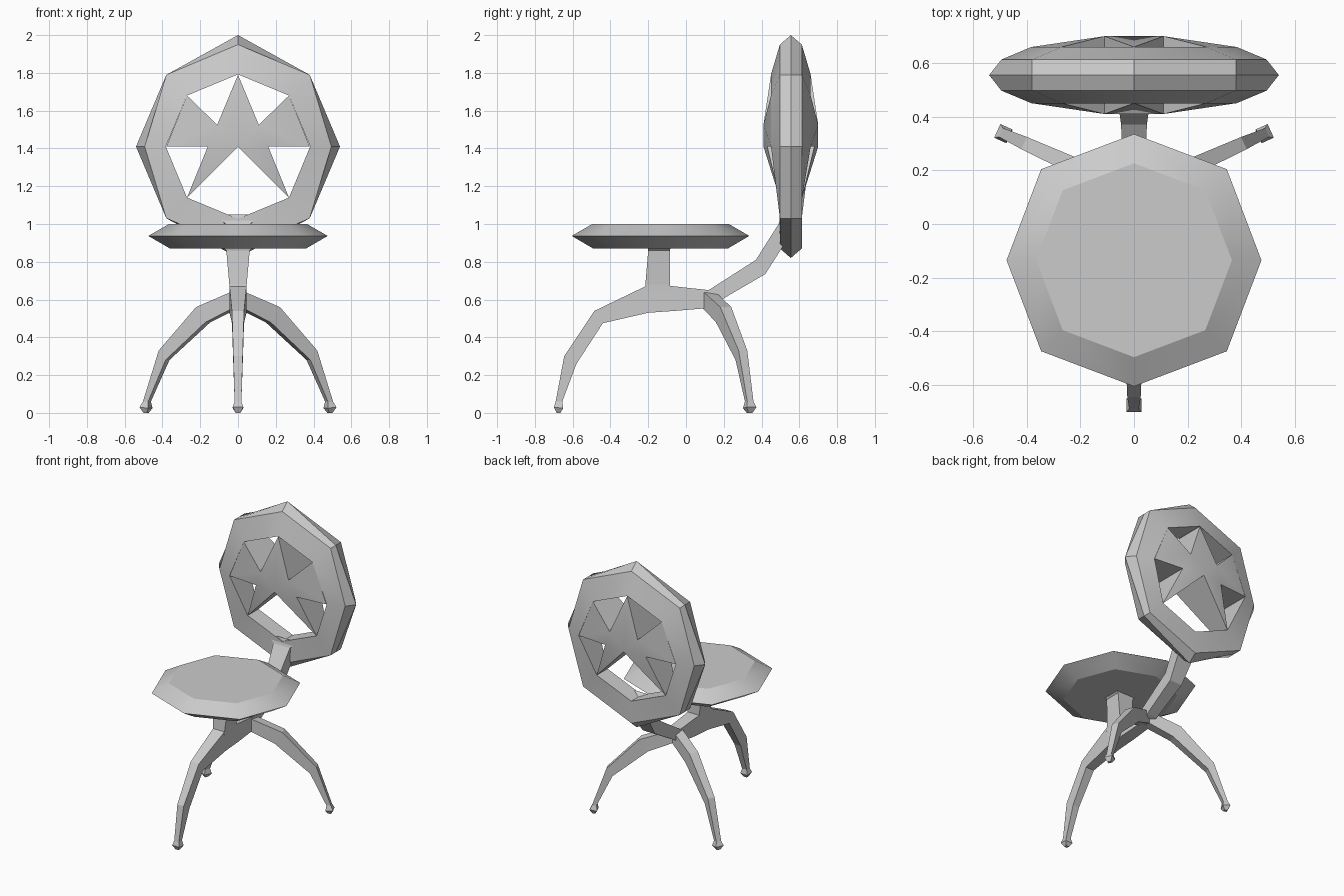
import bpy, bmesh
from math import sin, cos, pi, radians
from mathutils import Vector, Matrix

if "Cube" in bpy.data.objects:
    bpy.data.objects.remove(bpy.data.objects["Cube"])


def make(name, verts, faces, smooth=False):
    bm = bmesh.new()
    vs = [bm.verts.new(v) for v in verts]
    for f in faces:
        bm.faces.new([vs[i] for i in f])
    bmesh.ops.remove_doubles(bm, verts=bm.verts, dist=0.0005)
    bmesh.ops.recalc_face_normals(bm, faces=bm.faces)
    me = bpy.data.meshes.new(name)
    bm.to_mesh(me)
    bm.free()
    ob = bpy.data.objects.new(name, me)
    bpy.context.collection.objects.link(ob)
    if smooth:
        bpy.ops.object.select_all(action='DESELECT')
        ob.select_set(True)
        bpy.context.view_layer.objects.active = ob
        bpy.ops.object.shade_smooth_by_angle(angle=radians(30))
    return ob


def bridge(rings, closed=False):
    """Quads between consecutive rings of equal length, caps if open."""
    n, m = len(rings[0]), len(rings)
    faces = []
    for r in range(m if closed else m - 1):
        s = (r + 1) % m
        faces += [(r*n + i, r*n + (i+1) % n, s*n + (i+1) % n, s*n + i) for i in range(n)]
    if not closed:
        faces += [tuple(range(n)), tuple(range((m-1)*n, m*n))]
    return [v for ring in rings for v in ring], faces


def strut(name, stations, mat=Matrix()):
    """Four-sided limb in the yz plane: (y1, z1, y2, z2, half width)."""
    rings = [[mat @ Vector(p) for p in ((-w, a, b), (w, a, b), (w, c, d), (-w, c, d))]
             for a, b, c, d, w in stations]
    return make(name, *bridge(rings))


# Seat: bevelled octagonal pad
rings = []
for r, z in ((0.36, 0.87), (0.475, 0.937), (0.365, 1.0)):
    rings.append([(r*(1.0 + 0.03*(k % 2))*sin(k*pi/4), -0.135 + r*(0.99 + 0.02*(k % 2))*cos(k*pi/4), z)
                  for k in range(8)])
make("seat", *bridge(rings), smooth=True)

# Backrest: octagonal ring, knife-edged at the cardinal corners, thinner at the bottom
YC, ZC = 0.555, 1.41
outer = [0.59, 0.537, 0.54, 0.537, 0.59, 0.537, 0.54, 0.537]
depth = [0.105, 0.105, 0.105, 0.06, 0.06, 0.06, 0.105, 0.105]
rings = []
for k in range(8):
    a, ro, d = k*pi/4, outer[k], depth[k]
    rm = ro if k % 2 else ro*0.915
    prof = [(0.382, -d), (rm, -0.058), (ro, 0), (rm, 0.058), (0.382, d)]
    rings.append([(r*sin(a), YC + y, ZC + r*cos(a)) for r, y in prof])
make("backrest_ring", *bridge(rings, closed=True), smooth=True)

# Pierced panel: central arrow with a wedge on each side (x, z, half depth)
pts = [(0, 1.79, .105), (.11, 1.525, .145), (.27, 1.68, .105), (.38, 1.41, .105),
       (.16, 1.41, .125), (.27, 1.14, .06), (0, 1.41, .145)]
verts, faces = [], []
for mx in (1, -1):
    base = len(verts)
    verts += [(mx*x, YC - d, z) for x, z, d in pts] + [(mx*x, YC + d, z) for x, z, d in pts]
    for o in (0, 7):
        faces += [[base + o + i for i in f] for f in ((0, 1, 6), (1, 4, 6), (4, 5, 6), (1, 2, 3, 4))]
    faces += [[base + i for i in (a, b, b + 7, a + 7)]
              for a, b in ((0, 1), (1, 2), (2, 3), (3, 4), (4, 5), (5, 6))]
make("backrest_panel", verts, faces, smooth=True)

# Front leg running into the central spine
strut("front_leg", [(-.685, 0, -.665, 0, .012), (-.70, .03, -.65, .025, .028),
                    (-.69, .06, -.655, .06, .018), (-.645, .30, -.58, .26, .025),
                    (-.485, .54, -.44, .475, .032), (-.215, .67, -.20, .53, .045),
                    (-.08, .672, -.06, .54, .045), (.12, .65, .12, .555, .04)])

# Post under the seat
strut("seat_post", [(-.22, .64, -.085, .64, .045), (-.215, .68, -.085, .68, .046),
                    (-.20, .86, -.085, .86, .062), (-.205, .88, -.08, .88, .085)])

# Arm carrying the backrest, flaring where it joins
strut("backrest_arm", [(.08, .65, .10, .56, .04), (.12, .65, .18, .595, .04),
                       (.37, .81, .42, .735, .048), (.49, 1.0, .55, .94, .065),
                       (.505, 1.05, .58, 1.0, .12)])

# Splayed back legs
leg = [(0, .65, 0, .56, .035), (.23, .56, .175, .48, .032), (.45, .33, .41, .28, .025),
       (.545, .06, .515, .06, .018), (.56, .03, .51, .025, .028), (.545, 0, .525, 0, .012)]
for side, s in (("right", -1), ("left", 1)):
    mat = Matrix.Translation((0, 0.115, 0)) @ Matrix.Rotation(s*radians(65.5), 4, 'Z')
    strut("back_leg_" + side, leg, mat)
